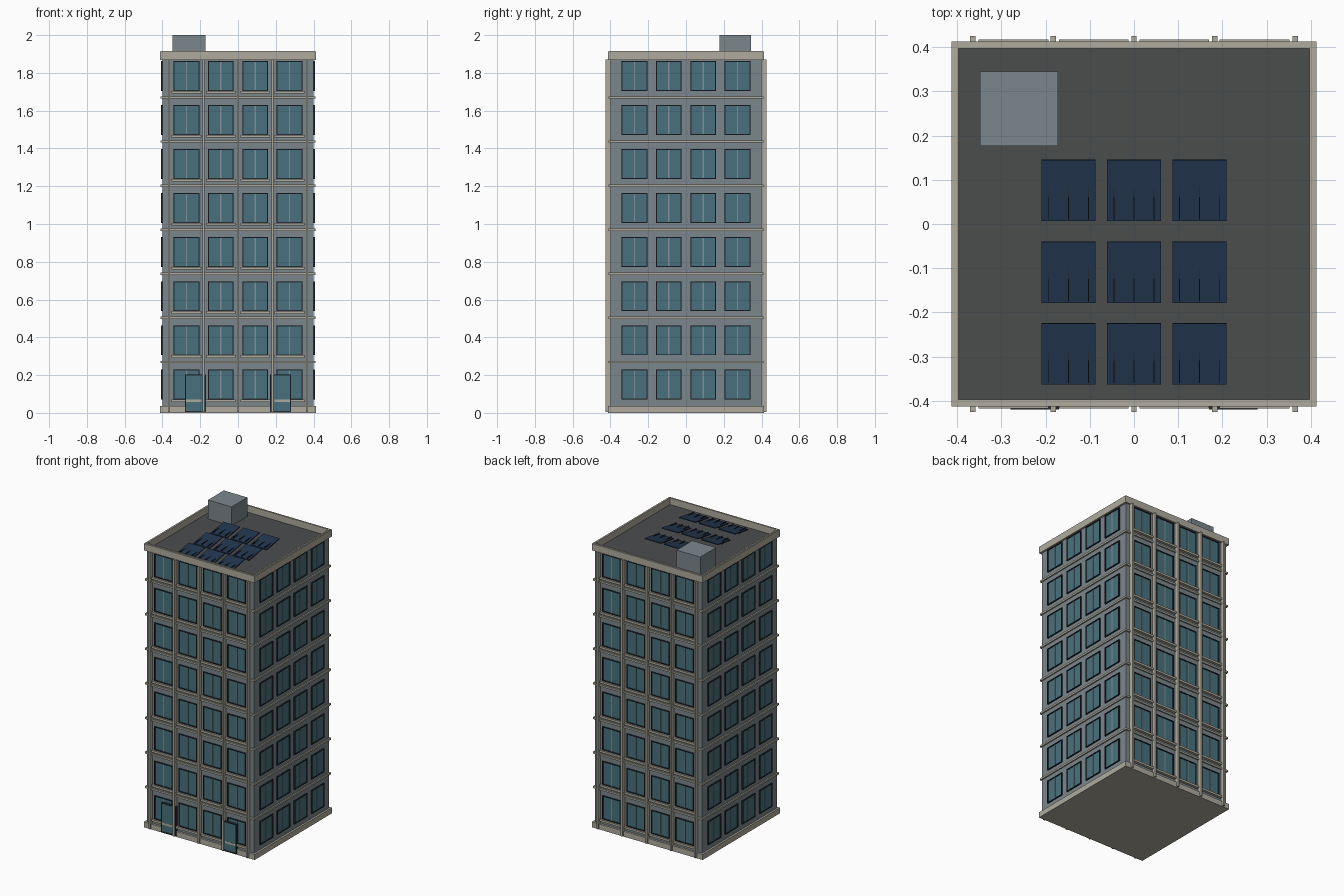
import bpy
import bmesh
from math import pi, radians
from mathutils import Matrix, Vector

if "Cube" in bpy.data.objects:
    bpy.data.objects.remove(bpy.data.objects["Cube"], do_unlink=True)


def material(name, *srgb):
    colour = [(c / 255) ** 2.2 for c in srgb] + [1]
    mat = bpy.data.materials.new(name)
    mat.use_nodes = True
    mat.diffuse_color = colour
    shader = mat.node_tree.nodes["Principled BSDF"]
    shader.inputs["Base Color"].default_value = colour
    shader.inputs["Roughness"].default_value = 0.7
    return mat


WALL = material("wall grey", 122, 134, 139)
TRIM = material("pale trim", 174, 170, 156)
ROOF = material("dark roof", 76, 78, 79)
GLASS = material("teal glass", 74, 112, 124)
FRAME = material("dark frame", 40, 46, 52)
BAR = material("light bar", 125, 145, 150)
SOLAR = material("solar blue", 40, 57, 80)


def boxes(name, mat, parts, matrix=Matrix()):
    """One object from boxes given as (low corner, high corner)."""
    bm = bmesh.new()
    for low, high in parts:
        low, high = Vector(low), Vector(high)
        size = Matrix.Diagonal((high - low).to_4d())
        size[3][3] = 1
        bmesh.ops.create_cube(bm, size=1, matrix=Matrix.Translation((low + high) / 2) @ size)
    mesh = bpy.data.meshes.new(name)
    bm.to_mesh(mesh)
    bm.free()
    mesh.materials.append(mat)
    obj = bpy.data.objects.new(name, mesh)
    obj.matrix_world = matrix
    bpy.context.collection.objects.link(obj)
    return obj


def slab(half, z0, z1):
    return (-half, -half, z0), (half, half, z1)


def border(x0, x1, z0, z1, t, y0, y1):
    """Four bars around an upright opening."""
    return [((x0, y0, z0), (x0 + t, y1, z1)), ((x1 - t, y0, z0), (x1, y1, z1)),
            ((x0 + t, y0, z0), (x1 - t, y1, z0 + t)), ((x0 + t, y0, z1 - t), (x1 - t, y1, z1))]


WALL_Y = 0.4
FLOORS, PITCH = 8, 0.2333
COLUMNS = (-0.273, -0.091, 0.091, 0.273)
HALF_W, SILL_Z, HEAD_Z = 0.068, 0.072, 0.23
ROOF_Z, TOP_Z = 1.87, 1.917

# Main body, plinth, floor bands and roof deck
boxes("walls", WALL, [slab(WALL_Y, 0.01, ROOF_Z - 0.002)])
boxes("plinth", TRIM, [slab(0.413, 0, 0.037)])
boxes("floor_bands", TRIM, [slab(0.409, 0.264 + i * PITCH, 0.276 + i * PITCH)
                            for i in range(FLOORS - 1)])
boxes("roof_deck", ROOF, [slab(0.398, ROOF_Z - 0.01, ROOF_Z + 0.002)])

# Parapet ring with a slightly narrower cap
def ring(outer, inner, z0, z1):
    return [((-outer, -outer, z0), (outer, -inner, z1)), ((-outer, inner, z0), (outer, outer, z1)),
            ((-outer, -inner, z0), (-inner, inner, z1)), ((inner, -inner, z0), (outer, inner, z1))]

boxes("parapet", TRIM, ring(0.413, 0.397, ROOF_Z - 0.002, TOP_Z - 0.003))
boxes("parapet_cap", TRIM, ring(0.407, 0.397, TOP_Z - 0.003, TOP_Z))

# Windows on all sides; sills and pilasters on the front and back
for turn, side in enumerate(("front", "left", "back", "right")):
    spin = Matrix.Rotation(turn * pi / 2, 4, "Z")
    frames, panes, bars, sills = [], [], [], []
    for floor in range(FLOORS):
        z0, z1 = SILL_Z + floor * PITCH, HEAD_Z + floor * PITCH
        for x in COLUMNS:
            x0, x1 = x - HALF_W, x + HALF_W
            frames += border(x0, x1, z0, z1, 0.005, -0.408, -0.395)
            panes.append(((x0 + 0.004, -0.402, z0 + 0.004), (x1 - 0.004, -0.395, z1 - 0.004)))
            bars.append(((x - 0.003, -0.405, z0 + 0.005), (x + 0.003, -0.4, z1 - 0.005)))
            sills.append(((x - 0.079, -0.418, z0 - 0.014), (x + 0.079, -0.395, z0)))
    boxes(side + "_window_frames", FRAME, frames, spin)
    boxes(side + "_window_panes", GLASS, panes, spin)
    boxes(side + "_window_bars", BAR, bars, spin)
    if side in ("front", "back"):
        boxes(side + "_window_sills", TRIM, sills, spin)
        boxes(side + "_pilasters", TRIM,
              [((x - 0.006, -0.426, 0.005), (x + 0.006, -0.395, ROOF_Z))
               for x in (-0.365, -0.183, 0, 0.183, 0.365)], spin)

# Entrance doors
for side, x in (("right", -0.225), ("left", 0.225)):
    x0, x1 = x - 0.055, x + 0.055
    boxes(side + "_door", GLASS, [((x0 + 0.003, -0.417, 0.008), (x1 - 0.003, -0.395, 0.2))])
    boxes(side + "_door_frame", FRAME, border(x0, x1, 0.006, 0.204, 0.005, -0.42, -0.395))

# Rooftop lift housing
boxes("lift_housing", WALL, [((-0.348, 0.177, ROOF_Z), (-0.172, 0.345, 2))])

# Tilted solar panels with level rails showing through the lower half
panels, rails = [], []
for row, y in enumerate((-0.294, -0.109, 0.076)):
    for col, x in enumerate((-0.148, 0, 0.148)):
        place = Matrix.Translation((x, y, 1.889))
        boxes(f"solar_panel_{row + 1}_{col + 1}", SOLAR,
              [((-0.061, -0.07, -0.003), (0.061, 0.07, 0.003))],
              place @ Matrix.Rotation(radians(9), 4, "X"))
        rails += [((x + dx - 0.001, y - 0.066, 1.873), (x + dx + 0.001, y + 0.01, 1.893))
                  for dx in (-0.045, 0, 0.045)]
boxes("solar_rails", FRAME, rails)
